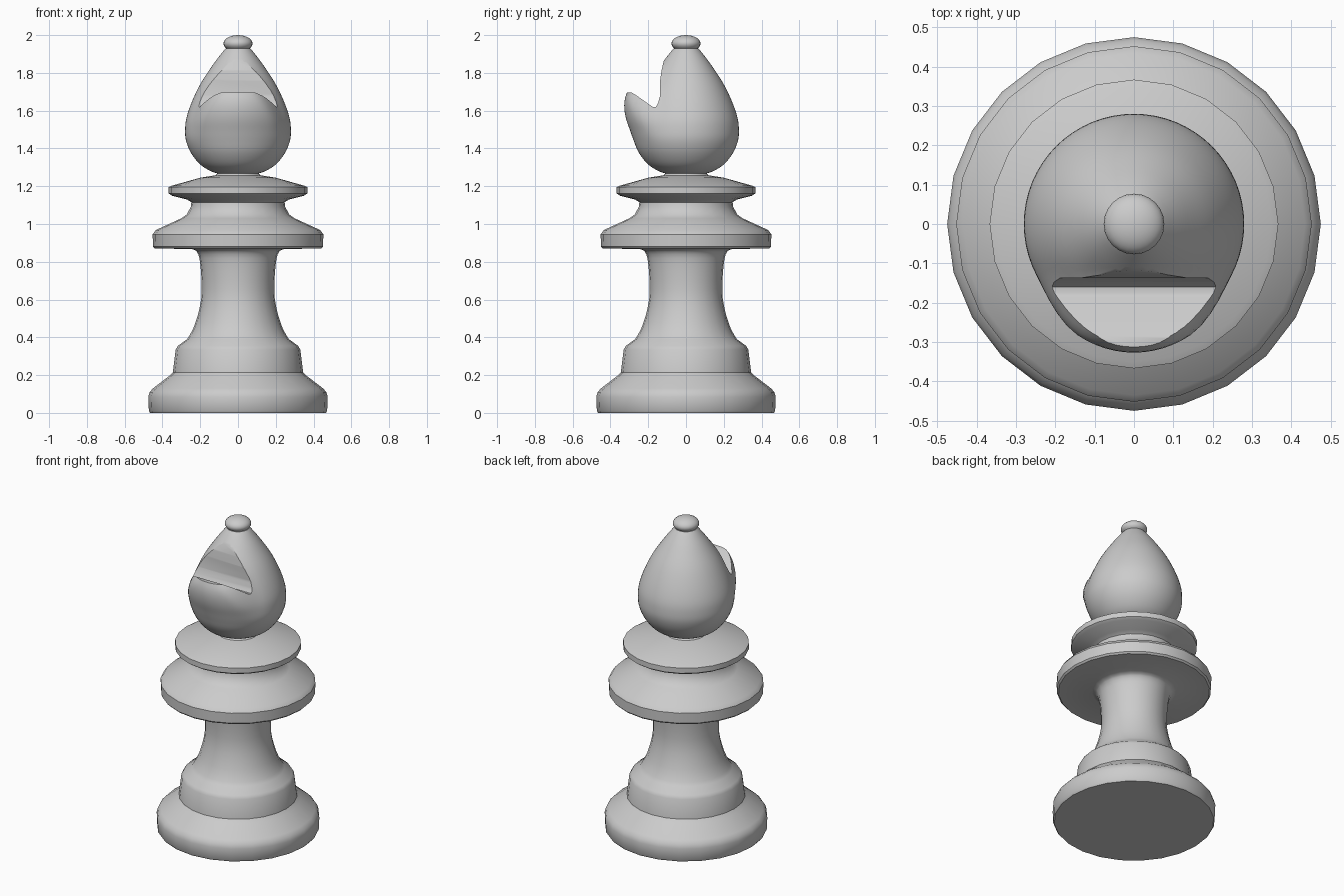
import bpy, math

if "Cube" in bpy.data.objects:
    bpy.data.objects.remove(bpy.data.objects["Cube"])


def finish(obj, angle=35):
    bpy.ops.object.select_all(action='DESELECT')
    obj.select_set(True)
    bpy.context.view_layer.objects.active = obj
    bpy.ops.object.shade_smooth_by_angle(angle=math.radians(angle))


def make(name, verts, faces):
    me = bpy.data.meshes.new(name)
    me.from_pydata(verts, [], faces)
    me.update()
    obj = bpy.data.objects.new(name, me)
    bpy.context.collection.objects.link(obj)
    return obj


def lathe(name, profile, n):
    """Revolve (radius, z) points, bottom to top, capping both ends."""
    verts = [(r * math.cos(2 * math.pi * i / n), r * math.sin(2 * math.pi * i / n), z)
             for r, z in profile for i in range(n)]
    faces = [(k * n + i, k * n + (i + 1) % n, (k + 1) * n + (i + 1) % n, (k + 1) * n + i)
             for k in range(len(profile) - 1) for i in range(n)]
    faces.append(tuple(reversed(range(n))))
    faces.append(tuple(range((len(profile) - 1) * n, len(profile) * n)))
    return make(name, verts, faces)


def spline(pts, steps):
    """Catmull-Rom smoothing of a profile."""
    out = []
    for i in range(len(pts) - 1):
        p = [pts[max(i - 1, 0)], pts[i], pts[i + 1], pts[min(i + 2, len(pts) - 1)]]
        for s in range(steps):
            t = s / steps
            out.append(tuple(0.5 * (2 * b + (c - a) * t + (2 * a - 5 * b + 4 * c - d) * t * t
                                    + (3 * b - a - 3 * c + d) * t ** 3)
                             for a, b, c, d in zip(*p)))
    return out + [pts[-1]]


def smoothstep(a, b, v):
    t = min(max((v - a) / (b - a), 0), 1)
    return t * t * (3 - 2 * t)


# Foot, stem and collars
stem = [(0.34, 0.37), (0.30, 0.375), (0.27, 0.39), (0.24, 0.44), (0.212, 0.52), (0.194, 0.61),
        (0.193, 0.70), (0.20, 0.79), (0.21, 0.84), (0.225, 0.86)]
body = lathe("body", [(0.465, 0), (0.472, 0.01), (0.475, 0.085), (0.468, 0.11), (0.45, 0.13),
                      (0.365, 0.195), (0.345, 0.215), (0.33, 0.335), (0.318, 0.355)]
             + spline(stem[2:], 2)
             + [(0.245, 0.868), (0.44, 0.87), (0.45, 0.88), (0.452, 0.945), (0.435, 0.968),
                (0.30, 1.03), (0.272, 1.05), (0.25, 1.09), (0.247, 1.115), (0.27, 1.13),
                (0.35, 1.15), (0.367, 1.162), (0.367, 1.195), (0.35, 1.203), (0.20, 1.245),
                (0.12, 1.258), (0.11, 1.268), (0.11, 1.30)], 24)
finish(body)

# Egg-shaped head
head = lathe("head", spline([(0.09, 1.264), (0.14, 1.278), (0.20, 1.315), (0.248, 1.375),
                             (0.275, 1.44), (0.28, 1.50), (0.272, 1.565), (0.243, 1.65),
                             (0.197, 1.745), (0.135, 1.84), (0.09, 1.90), (0.065, 1.93)], 4), 64)
# Push the lip of the notch forward
for v in head.data.vertices:
    if v.co.y < 0:
        v.co.y -= (0.09 * smoothstep(1.42, 1.70, v.co.z)
                   * smoothstep(0.12, 0.22, -v.co.y))

# Notch cut with a sideways prism
section = [(-0.6, 1.70), (-0.315, 1.695), (-0.285, 1.695), (-0.25, 1.672), (-0.175, 1.619),
           (-0.16, 1.62), (-0.148, 1.64), (-0.137, 1.68), (-0.137, 1.76), (-0.13, 1.81),
           (-0.11, 1.90), (-0.6, 1.98)]
m = len(section)
cutter = make("notch_cutter", [(x, y, z) for x in (-0.5, 0.5) for y, z in section],
              [tuple(reversed(range(m))), tuple(range(m, 2 * m))]
              + [(i, (i + 1) % m, (i + 1) % m + m, i + m) for i in range(m)])
cutter.hide_render = True
# Make the cutter face outward
import bmesh
bm = bmesh.new()
bm.from_mesh(cutter.data)
bmesh.ops.recalc_face_normals(bm, faces=bm.faces)
bm.to_mesh(cutter.data)
bm.free()

mod = head.modifiers.new("notch", 'BOOLEAN')
mod.operation = 'DIFFERENCE'
mod.solver = 'EXACT'
mod.object = cutter
bpy.context.view_layer.objects.active = head
bpy.ops.object.modifier_apply(modifier=mod.name)
bpy.data.objects.remove(cutter)
finish(head, 40)

# Small flattened bead on top
bpy.ops.mesh.primitive_uv_sphere_add(segments=24, ring_count=14, radius=1, location=(0, 0, 1.956))
bead = bpy.context.object
bead.name = "top_bead"
bead.scale = (0.077, 0.077, 0.044)
finish(bead)
